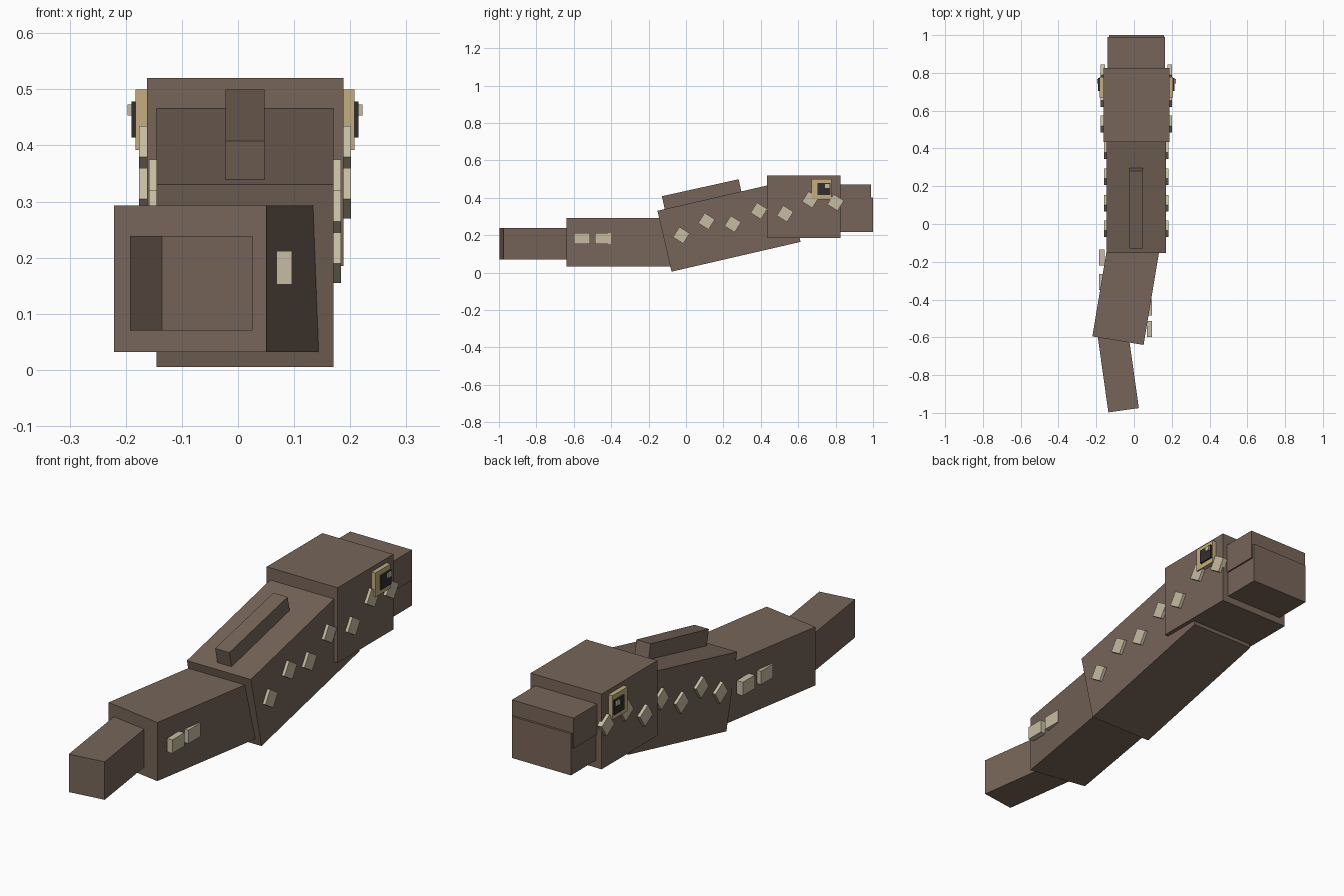
import bpy
from math import radians
from mathutils import Matrix, Vector

cube = bpy.data.objects.get("Cube")
if cube:
    bpy.data.objects.remove(cube, do_unlink=True)


def material(name, r, g, b):
    m = bpy.data.materials.new(name)
    m.use_nodes = True
    m.diffuse_color = (r, g, b, 1)
    m.node_tree.nodes["Principled BSDF"].inputs["Base Color"].default_value = (r, g, b, 1)
    return m


BROWN = material("brown hide", 0.184, 0.130, 0.100)
PALE = material("pale scale", 0.565, 0.503, 0.361)
GOLD = material("gold iris", 0.546, 0.418, 0.209)
DARK = material("dark pupil", 0.034, 0.028, 0.029)
MID = 0.0125  # middle plane of the body


def box(name, centre, size, mat, axis="X", angle=0):
    """Box turned by angle in degrees about one axis through its centre."""
    bpy.ops.mesh.primitive_cube_add(size=1)
    ob = bpy.context.object
    ob.name = name
    ob.data.transform(Matrix.Rotation(radians(angle), 4, axis) @ Matrix.Diagonal((*size, 1)))
    ob.location = centre
    ob.data.materials.append(mat)
    return ob


def span(name, x, y, z, mat):
    """Upright box given by its ranges."""
    return box(name, [sum(r) / 2 for r in (x, y, z)], [r[1] - r[0] for r in (x, y, z)], mat)


def tail_box(name, end, width, length, z, angle):
    """Tail piece running forwards from the middle of its rear end."""
    along = Matrix.Rotation(radians(angle), 3, "Z") @ Vector((0, length / 2, 0))
    centre = (end[0] + along.x, end[1] + along.y, sum(z) / 2)
    box(name, centre, (width, length, z[1] - z[0]), BROWN, "Z", angle)


# Body and back fin, tilted up towards the head
box("body", (MID, 0.23, 0.2475), (0.315, 0.708, 0.334), BROWN, "X", 13)
box("back_fin", (MID, 0.087, 0.405), (0.07, 0.42, 0.1), BROWN, "X", 12.5)

# Head and jaws
span("head", (-0.162, 0.188), (0.433, 0.825), (0.185, 0.52), BROWN)
span("upper_jaw", (-0.14, 0.165), (0.70, 0.99), (0.335, 0.47), BROWN)
span("lower_jaw", (-0.133, 0.158), (0.70, 1.0), (0.217, 0.402), BROWN)

# Bent tail
tail_box("tail_base", (-0.085, -0.6175), 0.275, 0.62, (0.032, 0.293), -9.5)
tail_box("tail_tip", (-0.055, -0.986), 0.163, 0.46, (0.07, 0.239), 8)

# Square plates on the tail
for i, y in enumerate((-0.557, -0.443)):
    box(f"tail_plate_left_{i}", (0.0825, y, 0.182), (0.027, 0.085, 0.06), PALE)
for i, y in enumerate((-0.178, -0.307)):
    box(f"tail_plate_right_{i}", (-0.170, y, 0.182), (0.030, 0.085, 0.06), PALE)

# Diamond plates and eyes on both flanks
DIAMONDS = [(-0.025, 0.20), (0.11, 0.275), (0.25, 0.26), (0.39, 0.33),
            (0.53, 0.315), (0.665, 0.39), (0.80, 0.375)]
for side, s in (("left", 1), ("right", -1)):
    def layer(name, inner, outer, y, z, mat):
        span(f"{side}_{name}", sorted((MID + s * inner, MID + s * outer)), y, z, mat)

    for i, (y, z) in enumerate(DIAMONDS):
        out = 0.171 if y < 0.45 else 0.189
        box(f"{side}_diamond_{i}", (MID + s * (out - 0.012), y, z),
            (0.024, 0.065, 0.065), PALE, "X", -32)
    layer("eye", 0.16, 0.195, (0.671, 0.778), (0.392, 0.50), GOLD)
    layer("pupil", 0.19, 0.202, (0.703, 0.773), (0.414, 0.478), DARK)
    layer("eye_glint", 0.20, 0.209, (0.743, 0.768), (0.453, 0.473), PALE)
